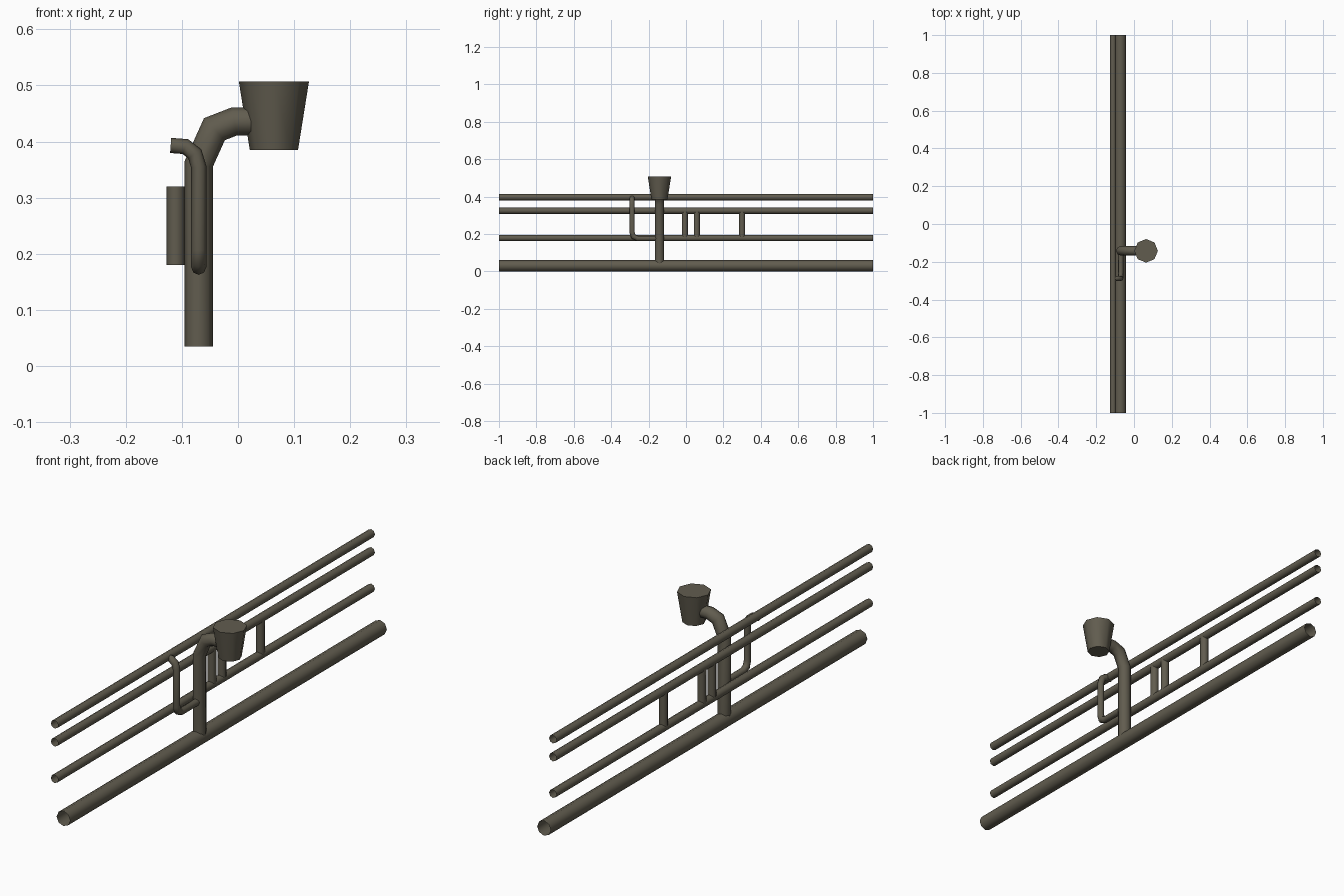
import bpy, bmesh, math
from mathutils import Vector

if "Cube" in bpy.data.objects:
    bpy.data.objects.remove(bpy.data.objects["Cube"])

SIDES = 8
metal = bpy.data.materials.new("dark_olive_metal")
metal.diffuse_color = (0.12, 0.108, 0.078, 1)
metal.use_nodes = True
metal.node_tree.nodes["Principled BSDF"].inputs["Base Color"].default_value = metal.diffuse_color


def finish(bm, name):
    mesh = bpy.data.meshes.new(name)
    bm.to_mesh(mesh)
    bm.free()
    mesh.materials.append(metal)
    obj = bpy.data.objects.new(name, mesh)
    bpy.context.collection.objects.link(obj)
    bpy.ops.object.select_all(action='DESELECT')
    obj.select_set(True)
    bpy.context.view_layer.objects.active = obj
    bpy.ops.object.shade_smooth_by_angle(angle=math.radians(60))
    return obj


def pipe(name, path, radius):
    """Open-ended eight-sided tube with mitred bends."""
    pts = [Vector(p) for p in path]
    dirs = [(b - a).normalized() for a, b in zip(pts, pts[1:])]
    d = dirs[0]
    u = d.cross(Vector((1, 0, 0))).normalized()
    v = d.cross(u)
    ring = [pts[0] + radius * (u * math.cos(k * math.tau / SIDES) + v * math.sin(k * math.tau / SIDES))
            for k in range(SIDES)]
    bm = bmesh.new()
    old = [bm.verts.new(p) for p in ring]
    for i, d in enumerate(dirs):
        n = d + dirs[i + 1] if i + 1 < len(dirs) else d
        ring = [p + d * ((pts[i + 1] - p).dot(n) / d.dot(n)) for p in ring]
        new = [bm.verts.new(p) for p in ring]
        for k in range(SIDES):
            j = (k + 1) % SIDES
            bm.faces.new((old[k], old[j], new[j], new[k]))
        old = new
    return finish(bm, name)


# long horizontal pipes
pipe("main_pipe", [(-0.072, -1, 0.03), (-0.072, 1, 0.03)], 0.03)
for name, z in (("lower_pipe", 0.178), ("middle_pipe", 0.324), ("upper_pipe", 0.396)):
    pipe(name, [(-0.111, -1, z), (-0.111, 1, z)], 0.0165)

# short links between lower and middle pipes
for i, y in enumerate((-0.006, 0.058, 0.3)):
    pipe(f"link_pipe_{i + 1}", [(-0.111, y, 0.18), (-0.111, y, 0.32)], 0.0165)

# riser that bends over to the cup
Y = -0.142
pipe("riser_pipe", [(-0.07, Y, 0.035), (-0.07, Y, 0.36), (-0.042, Y, 0.422),
                    (-0.006, Y, 0.436), (0.025, Y, 0.436)], 0.025)

# thin side branch from riser to upper pipe
B = -0.288
pipe("branch_pipe", [(-0.07, Y, 0.176), (-0.07, -0.26, 0.176), (-0.07, -0.281, 0.186),
                     (-0.07, B, 0.208), (-0.07, B, 0.355), (-0.077, B, 0.378),
                     (-0.094, B, 0.391), (-0.12, B, 0.393)], 0.0135)

# tapered cup
bm = bmesh.new()
bmesh.ops.create_cone(bm, cap_ends=True, segments=SIDES, radius1=0.043, radius2=0.0625, depth=0.122)
bmesh.ops.translate(bm, verts=bm.verts, vec=(0.064, Y, 0.446))
finish(bm, "cup")
